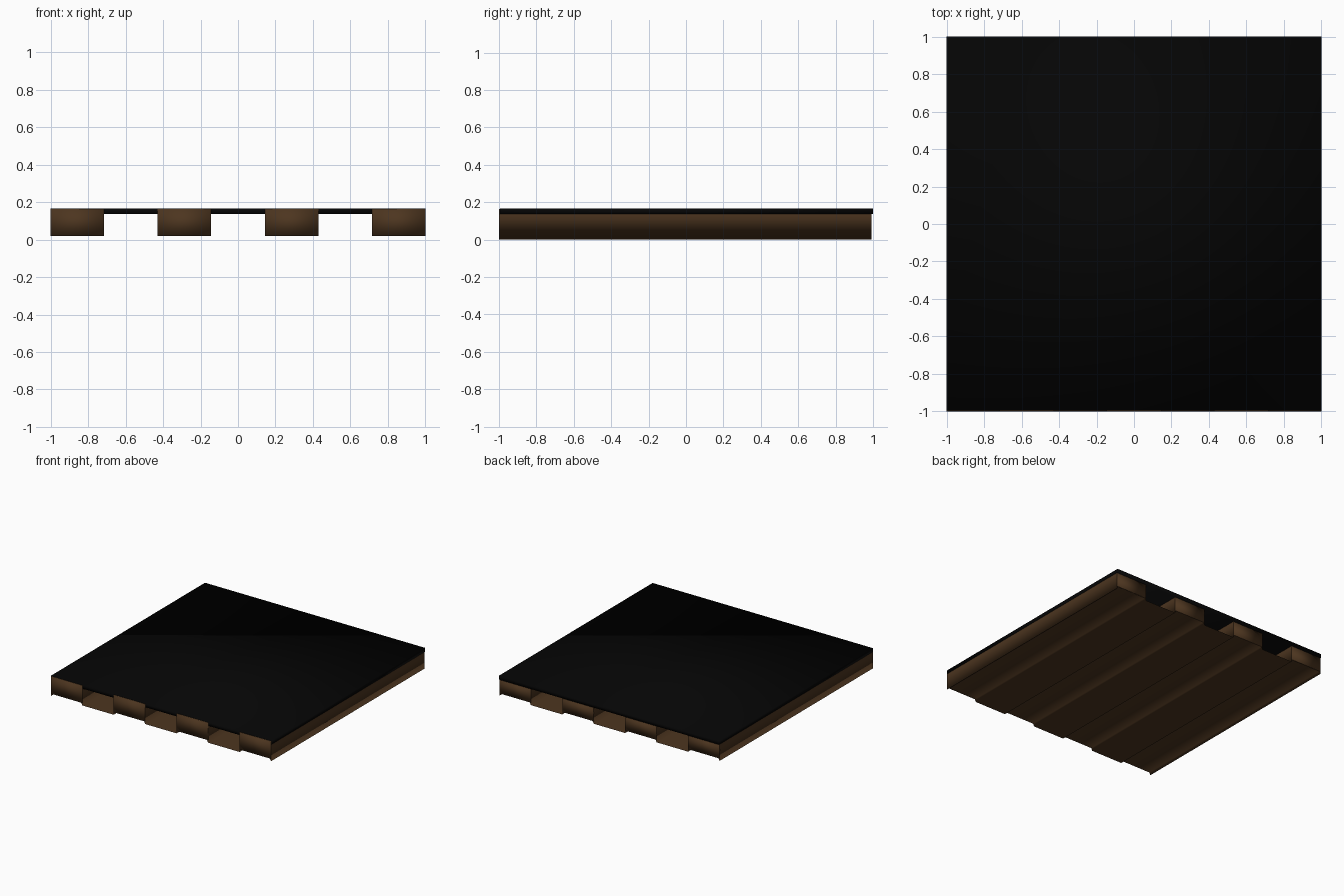
import bpy
import bmesh

cube = bpy.data.objects.get("Cube")
if cube:
    bpy.data.objects.remove(cube, do_unlink=True)

COUNT = 7                 # alternating beams and gaps across the width
STEP = 2 / COUNT
FRONT, BACK = -1, 0.993
BEAM_TOP, BEAM_BOTTOM = 0.136, 0.02


def make_material(name, color):
    mat = bpy.data.materials.new(name)
    mat.use_nodes = True
    mat.diffuse_color = color
    bsdf = mat.node_tree.nodes["Principled BSDF"]
    bsdf.inputs["Base Color"].default_value = color
    bsdf.inputs["Roughness"].default_value = 0.9
    return mat


brown = make_material("dark_brown", (0.074, 0.036, 0.014, 1))
black = make_material("near_black", (0.0015, 0.0015, 0.0015, 1))


def make_object(name, bm, mat):
    mesh = bpy.data.meshes.new(name)
    for face in bm.faces:
        face.smooth = True
    bm.to_mesh(mesh)
    bm.free()
    mesh.materials.append(mat)
    obj = bpy.data.objects.new(name, mesh)
    bpy.context.collection.objects.link(obj)
    return obj


def make_box(name, low, high, mat):
    bm = bmesh.new()
    bmesh.ops.create_cube(bm, size=1)
    for v in bm.verts:
        v.co = [high[i] if v.co[i] > 0 else low[i] for i in range(3)]
    return make_object(name, bm, mat)


def make_sheet(name, profile, mat):
    """Run an (x, z) profile from front to back."""
    bm = bmesh.new()
    rows = [[bm.verts.new((x, y, z)) for x, z in profile] for y in (FRONT, BACK)]
    for i in range(len(profile) - 1):
        bm.faces.new((rows[0][i], rows[0][i + 1], rows[1][i + 1], rows[1][i]))
    return make_object(name, bm, mat)


# Thin top slab
make_box("top_slab", (-1, -0.995, 0.136), (1, 1, 0.167), black)

for i in range(COUNT):
    x0, x1 = -1 + i * STEP, -1 + (i + 1) * STEP
    if i % 2:
        # Low floor between two beams
        make_sheet(f"gap_floor_{i // 2 + 1}", [(x0, 0), (x1, 0)], brown)
        continue
    # Beam with side walls reaching the ground and a slightly recessed underside
    number = i // 2 + 1
    make_sheet(f"beam_{number}", [
        (x0, BEAM_TOP), (x0, 0), (x0 + 0.01, BEAM_BOTTOM),
        (x1 - 0.01, BEAM_BOTTOM), (x1, 0), (x1, BEAM_TOP)], brown)
    # Plates closing both ends of the beam
    make_box(f"front_plate_{number}", (x0, FRONT, BEAM_BOTTOM), (x1, -0.995, 0.163), brown)
    make_box(f"back_plate_{number}", (x0, BACK - 0.005, BEAM_BOTTOM), (x1, BACK, BEAM_TOP), brown)
